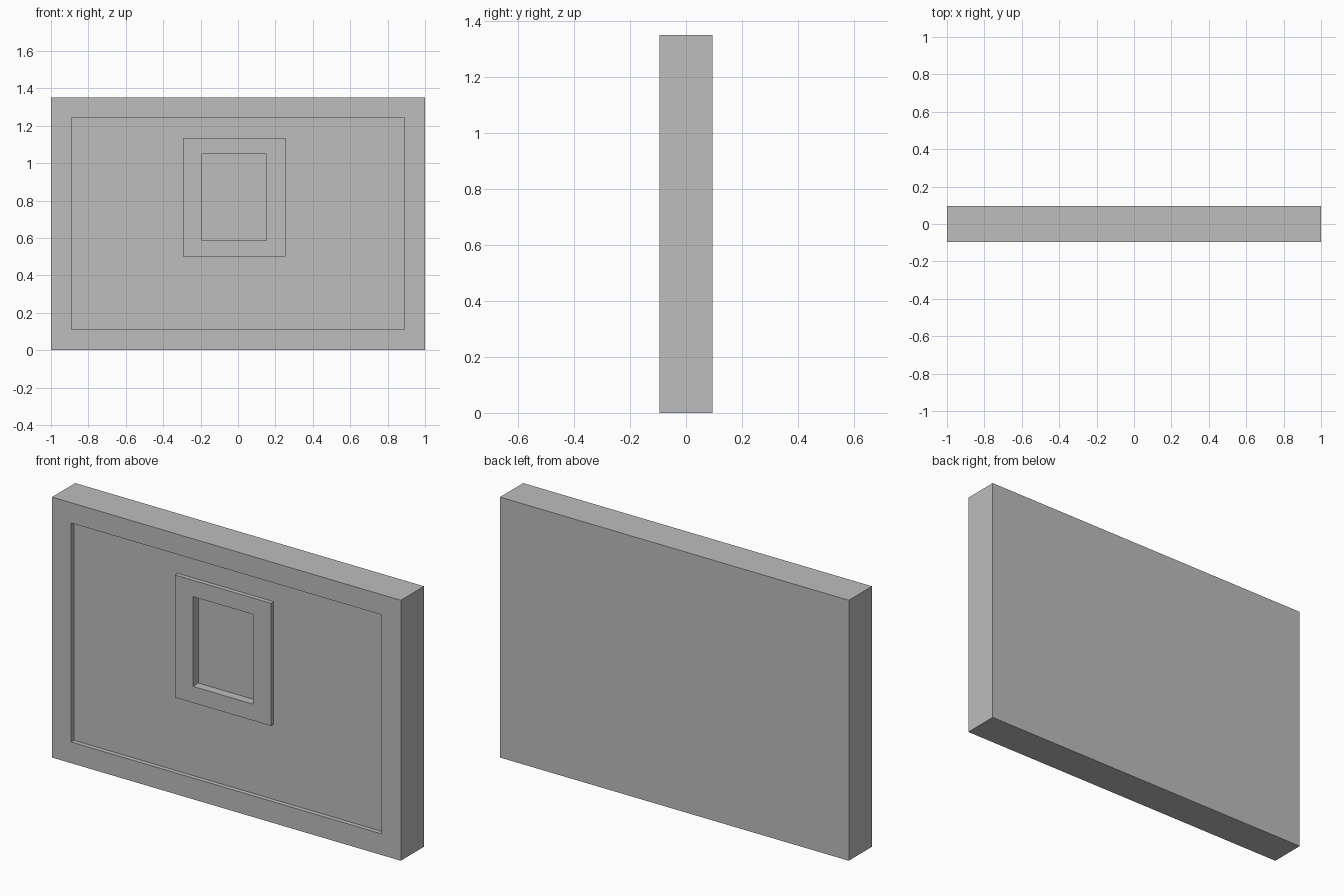
import bpy
import bmesh

if "Cube" in bpy.data.objects:
    bpy.data.objects.remove(bpy.data.objects["Cube"], do_unlink=True)

# One plain grey for everything
grey = bpy.data.materials.new("plain_grey")
grey.use_nodes = True
colour = (0.51, 0.51, 0.51, 1)
grey.diffuse_color = colour
bsdf = next(n for n in grey.node_tree.nodes if n.type == 'BSDF_PRINCIPLED')
bsdf.inputs["Base Color"].default_value = colour

# Outlines as left, right, bottom, top
OUTER = (-1.0, 1.0, 0.0, 1.35)
PANEL = (-0.89, 0.89, 0.11, 1.245)
FRAME = (-0.295, 0.255, 0.5, 1.135)
OPENING = (-0.192, 0.152, 0.585, 1.05)

# Depths along y
BACK, FRONT = 0.095, -0.095
PANEL_Y, OPENING_Y = -0.072, -0.05


def stepped_part(name, steps, cap_back=False, cap_front=False):
    """Join successive rectangles (outline, y) with flat quads."""
    bm = bmesh.new()
    loops = []
    for (x0, x1, z0, z1), y in steps:
        corners = ((x0, z0), (x1, z0), (x1, z1), (x0, z1))
        loops.append([bm.verts.new((x, y, z)) for x, z in corners])
    for a, b in zip(loops, loops[1:]):
        for i in range(4):
            j = (i + 1) % 4
            bm.faces.new((a[i], a[j], b[j], b[i]))
    if cap_back:
        bm.faces.new(loops[0][::-1])
    if cap_front:
        bm.faces.new(loops[-1])
    mesh = bpy.data.meshes.new(name)
    bm.to_mesh(mesh)
    bm.free()
    mesh.materials.append(grey)
    obj = bpy.data.objects.new(name, mesh)
    bpy.context.collection.objects.link(obj)
    return obj


# Slab with its border and the recessed panel
stepped_part("wall_slab", [(OUTER, BACK), (OUTER, FRONT), (PANEL, FRONT),
                           (PANEL, PANEL_Y), (FRAME, PANEL_Y)], cap_back=True)

# Raised surround around the sunken opening
stepped_part("raised_frame", [(FRAME, PANEL_Y), (FRAME, FRONT),
                              (OPENING, FRONT), (OPENING, OPENING_Y)])

# Floor of the sunken opening
stepped_part("opening_floor", [(OPENING, OPENING_Y)], cap_front=True)
